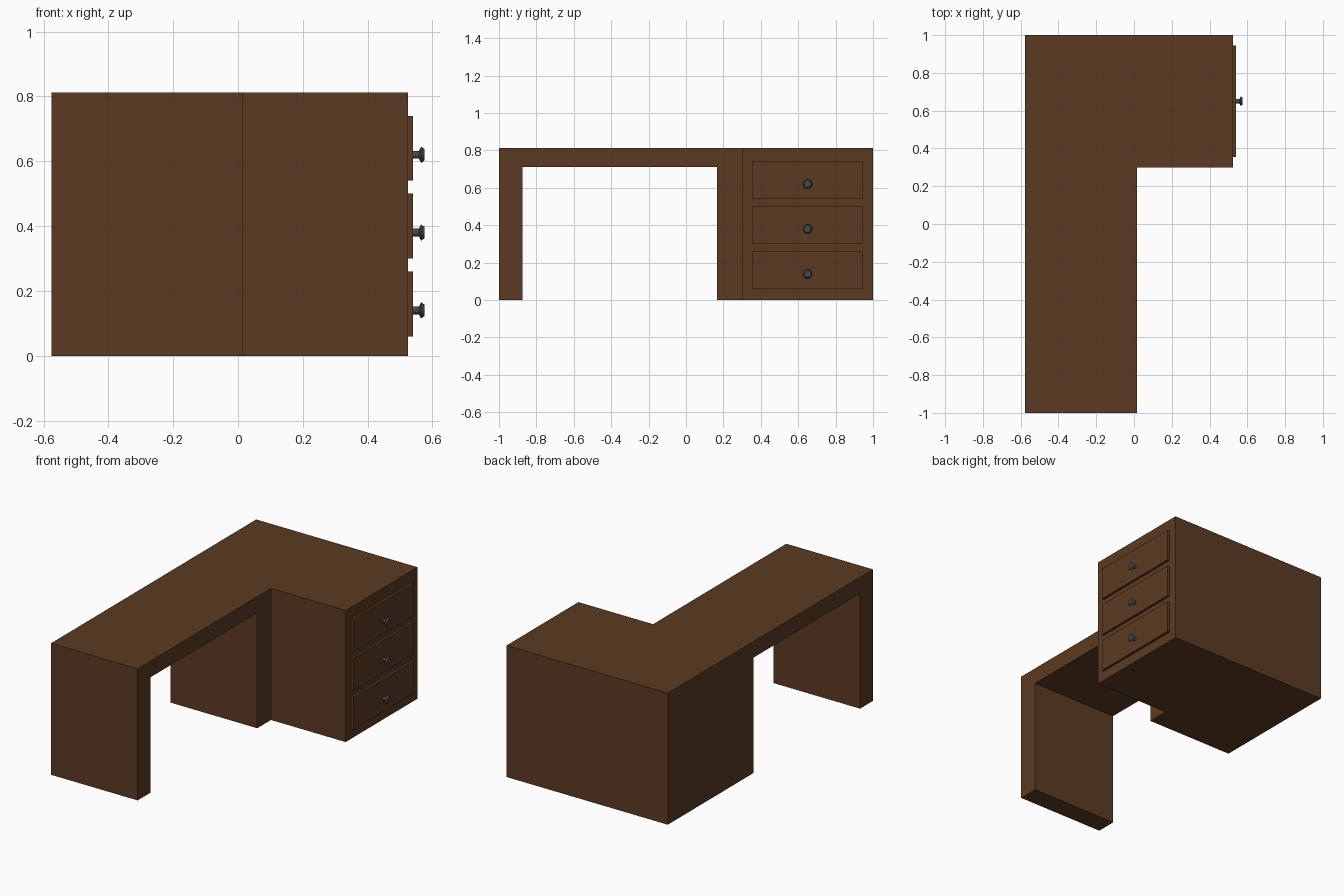
import bpy, bmesh, math
from mathutils import Matrix, Vector

if "Cube" in bpy.data.objects:
    bpy.data.objects.remove(bpy.data.objects["Cube"])


def material(name, color):
    m = bpy.data.materials.new(name)
    m.diffuse_color = (*color, 1)
    m.use_nodes = True
    m.node_tree.nodes["Principled BSDF"].inputs["Base Color"].default_value = m.diffuse_color
    return m


WOOD = material("dark_wood", (0.105, 0.043, 0.016))
METAL = material("dark_metal", (0.06, 0.065, 0.07))


def finish(bm, name, mat):
    bmesh.ops.recalc_face_normals(bm, faces=bm.faces[:])
    me = bpy.data.meshes.new(name)
    bm.to_mesh(me)
    bm.free()
    me.materials.append(mat)
    ob = bpy.data.objects.new(name, me)
    bpy.context.collection.objects.link(ob)
    return ob


def extrude_x(bm, faces, dist):
    geom = bmesh.ops.extrude_face_region(bm, geom=faces)["geom"]
    bmesh.ops.delete(bm, geom=[f for f in faces if f.is_valid], context='FACES_ONLY')
    bmesh.ops.translate(bm, vec=(dist, 0, 0),
                        verts=[g for g in geom if isinstance(g, bmesh.types.BMVert)])
    return [g for g in geom if isinstance(g, bmesh.types.BMFace)]


X0, X1, X2, H = -0.576, 0.015, 0.525, 0.812

# Desk body: arch and cabinet side profile, with the cabinet pulled further forward
bm = bmesh.new()
arch = [(-1, 0), (-0.875, 0), (-0.875, 0.712), (0.166, 0.712),
        (0.166, 0), (0.3, 0), (0.3, H), (-1, H)]
v = [bm.verts.new((X0, y, z)) for y, z in arch]
c = [bm.verts.new((X0, 1, z)) for z in (0, H)]
profile = [bm.faces.new(v), bm.faces.new((v[5], c[0], c[1], v[6]))]
back = [bm.faces.new([bm.verts.new(q.co) for q in f.verts]) for f in profile]
front = extrude_x(bm, profile, X1 - X0)
cabinet = [f for f in front if f.calc_center_median().y > 0.5]
extrude_x(bm, cabinet, X2 - X1)
bmesh.ops.remove_doubles(bm, verts=bm.verts[:], dist=1e-5)
bmesh.ops.recalc_face_normals(bm, faces=bm.faces[:])
bmesh.ops.dissolve_limit(bm, angle_limit=0.01, verts=bm.verts[:], edges=bm.edges[:])
finish(bm, "desk_body", WOOD)

# Knob half-profile: (distance from drawer front, radius)
KNOB = [(0, 0.012), (0.018, 0.012), (0.025, 0.025), (0.035, 0.018), (0.035, 0)]

for name, z in (("bottom", 0.14), ("middle", 0.38), ("top", 0.62)):
    z += 0.02
    # Drawer front panel
    bm = bmesh.new()
    size = Matrix.Diagonal((0.025, 0.592, 0.2, 1))
    bmesh.ops.create_cube(bm, size=1,
                          matrix=Matrix.Translation((0.5275, 0.65, z)) @ size)
    finish(bm, name + "_drawer", WOOD)
    # Turned knob
    bm = bmesh.new()
    pts = [bm.verts.new((0.54 + d, 0.65, z - 0.02 + r)) for d, r in KNOB]
    edges = [bm.edges.new(p) for p in zip(pts, pts[1:])]
    bmesh.ops.spin(bm, geom=pts + edges, cent=Vector((0.54, 0.65, z - 0.02)),
                   axis=(1, 0, 0), angle=math.tau, steps=16)
    bmesh.ops.remove_doubles(bm, verts=bm.verts[:], dist=1e-5)
    finish(bm, name + "_knob", METAL)
